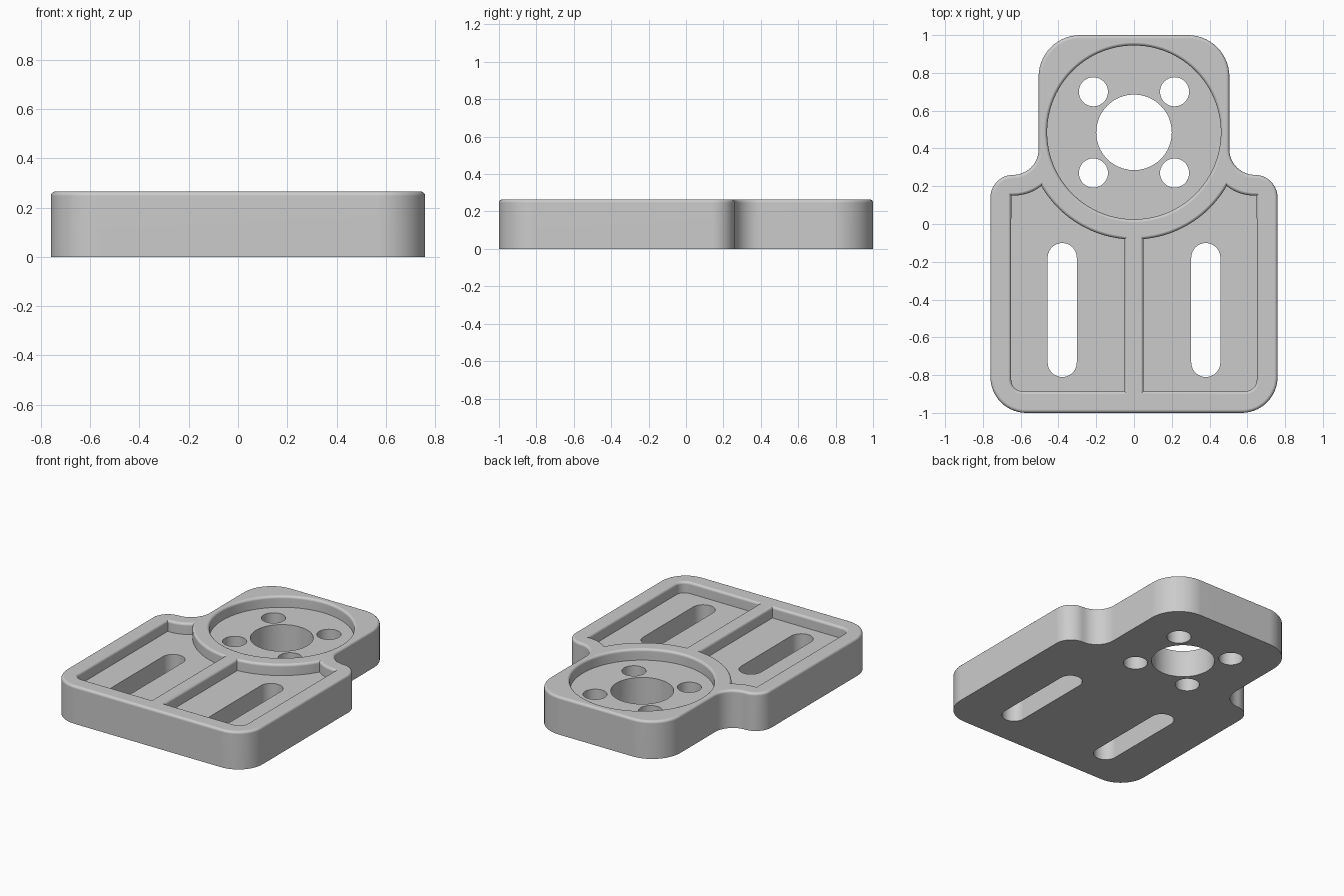
import bpy, bmesh, math
from mathutils import Vector

if "Cube" in bpy.data.objects:
    bpy.data.objects.remove(bpy.data.objects["Cube"], do_unlink=True)

TOP, FLOOR, ROUND = 0.265, 0.187, 0.018
HUB_Y = 0.485

grey = bpy.data.materials.new("light grey")
grey.use_nodes = True
grey.diffuse_color = (0.6, 0.6, 0.6, 1)
grey.node_tree.nodes["Principled BSDF"].inputs["Base Color"].default_value = (0.6, 0.6, 0.6, 1)


def arc(cx, cy, r, start, end, steps=14):
    angles = [math.radians(start + (end - start) * i / steps) for i in range(steps + 1)]
    return [Vector((cx + r * math.cos(a), cy + r * math.sin(a))) for a in angles]


def circle(cx, cy, r, steps=64):
    return arc(cx, cy, r, 0, 360, steps)[:-1]


def mirrored(points):
    return [Vector((-p.x, p.y)) for p in reversed(points)]


def tidy(points):
    """Drop repeated neighbours from a closed loop."""
    return [p for i, p in enumerate(points) if (p - points[i - 1]).length > 1e-4]


def offset(points, distance):
    """Move a counter-clockwise loop outward with mitred corners."""
    result = []
    for i, p in enumerate(points):
        a = (p - points[i - 1]).normalized()
        b = (points[(i + 1) % len(points)] - p).normalized()
        na, nb = Vector((a.y, -a.x)), Vector((b.y, -b.x))
        result.append(p + (na + nb) * distance / (1 + na.dot(nb)))
    return result


def solid(name, points, levels):
    """Stack offset copies of a loop at the given (offset, height) levels."""
    points = tidy(points)
    bm = bmesh.new()
    rings = [[bm.verts.new((p.x, p.y, z)) for p in offset(points, d)] for d, z in levels]
    n = len(points)
    for low, high in zip(rings, rings[1:]):
        for i in range(n):
            j = (i + 1) % n
            bm.faces.new((low[i], low[j], high[j], high[i]))
    bm.faces.new(rings[0][::-1])
    bm.faces.new(rings[-1])
    mesh = bpy.data.meshes.new(name)
    bm.to_mesh(mesh)
    bm.free()
    mesh.materials.append(grey)
    obj = bpy.data.objects.new(name, mesh)
    bpy.context.collection.objects.link(obj)
    return obj


def rounding(sign, lift=0.0, steps=5):
    """Quarter-round levels that end at the top face."""
    angles = [math.pi / 2 * i / steps for i in range(steps + 1)]
    return [(sign * ROUND * (1 - math.cos(a)), TOP - ROUND + lift + ROUND * math.sin(a))
            for a in angles]


# Plate outline: wide base, concave neck, rounded head
half = (arc(0.57, -0.81, 0.19, -90, 0) + arc(0.64, 0.14, 0.12, 0, 90)
        + arc(0.64, 0.395, 0.135, 270, 180) + arc(0.285, 0.78, 0.22, 0, 90))
plate = solid("mounting_plate", half + mirrored(half), [(0, 0)] + rounding(-1))

# Pockets with rounded rims
pocket_levels = [(0, FLOOR)] + rounding(1, 0.0005) + [(ROUND, TOP + 0.1)]
side_pocket = ([Vector((0.05, -0.885))] + arc(0.59, -0.825, 0.06, -90, 0, 8)
               + arc(0.64, 0.395, 0.245, 272.3, 232.4)
               + arc(0, HUB_Y, 0.567, -32, -84.94, 20))
cutters = [solid("hub_pocket_cutter", circle(0, HUB_Y, 0.46, 96), pocket_levels),
           solid("left_pocket_cutter", side_pocket, pocket_levels),
           solid("right_pocket_cutter", mirrored(side_pocket), pocket_levels)]

# Through holes and adjustment slots
through = [(0, -0.1), (0, TOP + 0.1)]
cutters.append(solid("shaft_hole_cutter", circle(0, HUB_Y, 0.2), through))
for side in (-1, 1):
    for up in (-1, 1):
        hole = circle(side * 0.215, HUB_Y + up * 0.215, 0.077, 40)
        cutters.append(solid("screw_hole_cutter", hole, through))
    x = side * 0.38
    slot = arc(x, -0.178, 0.077, 0, 180, 20) + arc(x, -0.733, 0.077, 180, 360, 20)
    cutters.append(solid("slot_cutter", slot, through))

bpy.ops.object.select_all(action="DESELECT")
plate.select_set(True)
bpy.context.view_layer.objects.active = plate
for cutter in cutters:
    cutter.hide_render = True
    cut = plate.modifiers.new("cut", "BOOLEAN")
    cut.operation, cut.solver, cut.object = "DIFFERENCE", "EXACT", cutter
    bpy.ops.object.modifier_apply(modifier=cut.name)
    bpy.data.objects.remove(cutter, do_unlink=True)

# Smooth rounded walls, clean flat faces
bpy.ops.object.shade_smooth_by_angle(angle=math.radians(30))
weighted = plate.modifiers.new("clean_shading", "WEIGHTED_NORMAL")
weighted.keep_sharp = True
